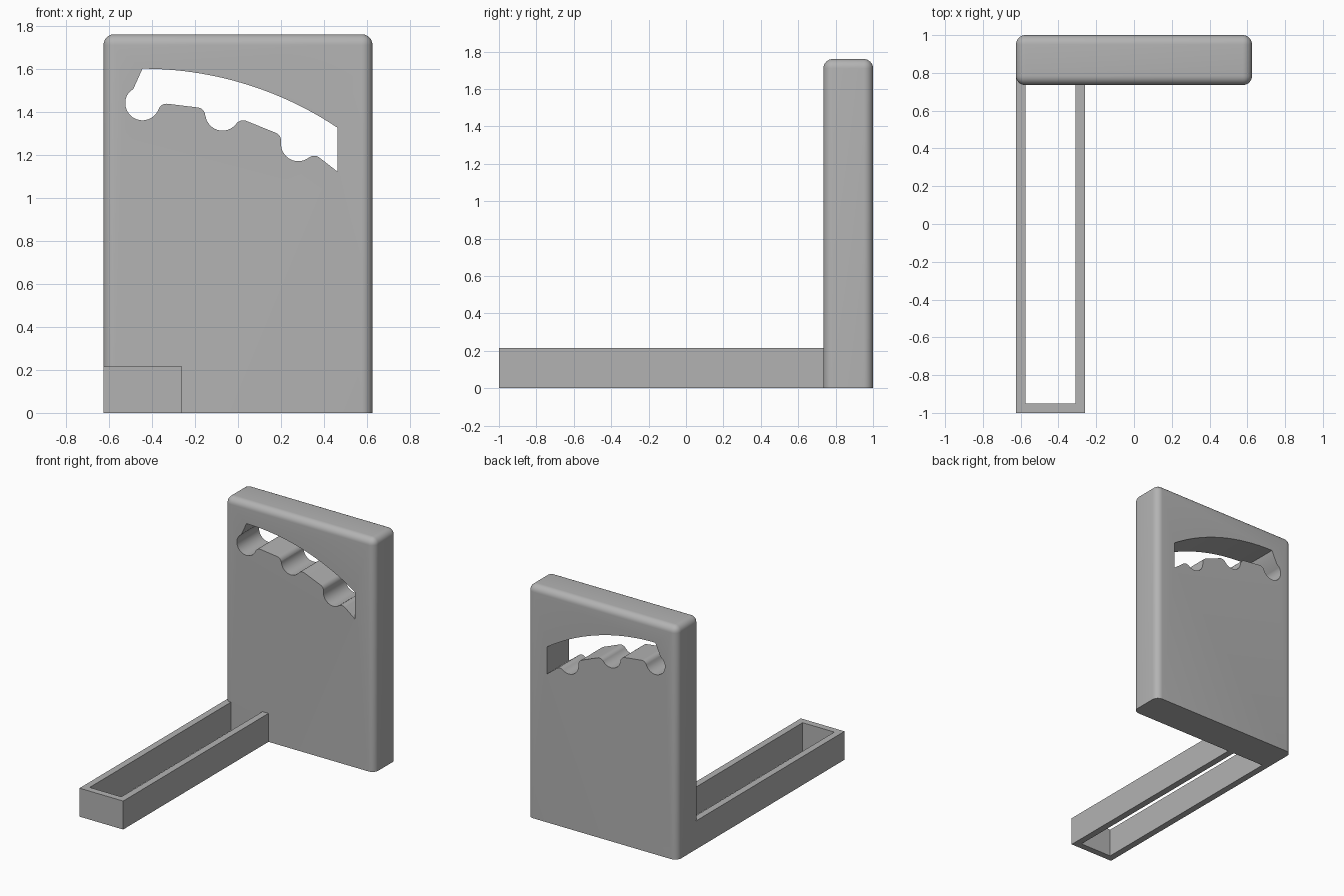
import bpy, bmesh
from math import radians, cos, sin, sqrt

cube = bpy.data.objects.get("Cube")
if cube:
    bpy.data.objects.remove(cube, do_unlink=True)

GREY = (0.45, 0.45, 0.45, 1)
mat = bpy.data.materials.new("plain grey")
mat.use_nodes = True
mat.diffuse_color = GREY
mat.node_tree.nodes["Principled BSDF"].inputs["Base Color"].default_value = GREY


def make_object(name, bm):
    bmesh.ops.recalc_face_normals(bm, faces=bm.faces)
    mesh = bpy.data.meshes.new(name)
    bm.to_mesh(mesh)
    bm.free()
    obj = bpy.data.objects.new(name, mesh)
    bpy.context.collection.objects.link(obj)
    mesh.materials.append(mat)
    return obj


def prism(points, direction):
    """Extrude a closed outline of 3D points along a direction."""
    bm = bmesh.new()
    face = bm.faces.new([bm.verts.new(p) for p in points])
    out = bmesh.ops.extrude_face_region(bm, geom=[face])
    verts = [v for v in out["geom"] if isinstance(v, bmesh.types.BMVert)]
    bmesh.ops.translate(bm, verts=verts, vec=direction)
    return bm


def arc(cx, cz, r, start, end, steps=10):
    angles = [radians(start + (end - start) * i / steps) for i in range(steps + 1)]
    return [(cx + r * cos(a), cz + r * sin(a)) for a in angles]


HALF_W, FRONT, BACK, TOP = 0.625, 0.735, 1.0, 1.76
ROUND = 0.05

# Upright plate, rounded everywhere except around its base
corners = [(-HALF_W, FRONT, 0), (HALF_W, FRONT, 0), (HALF_W, BACK, 0), (-HALF_W, BACK, 0)]
bm = prism(corners, (0, 0, TOP))
edges = [e for e in bm.edges if max(v.co.z for v in e.verts) > 0.1]
bmesh.ops.bevel(bm, geom=edges, offset=ROUND, segments=8, profile=0.5, affect='EDGES')
plate = make_object("upright_plate", bm)

# Curved slot with three rounded notches along its lower edge
NOTCH, HUMP = 0.08, 0.04
outline = [(-0.444, 1.60), (-0.486, 1.507)]
outline += arc(-0.444, 1.44, NOTCH, 145, 339, 24)
outline += arc(-0.332, 1.397, HUMP, 159, 82)
outline += arc(-0.192, 1.38, HUMP, 80, 0)
outline += arc(-0.072, 1.392, NOTCH, 180, 323, 20)
outline += arc(0.024, 1.32, HUMP, 143, 65)
outline += arc(0.16, 1.265, HUMP, 65, 0)
outline += arc(0.28, 1.25, NOTCH, 180, 308, 20)
outline += arc(0.354, 1.155, HUMP, 128, 55)
outline += [(0.463, 1.121)]
# Upper edge: one large arc, level at its left end
RADIUS, STEPS = 1.634, 24
for i in range(STEPS):
    dx = 0.907 * (1 - i / STEPS)
    outline.append((-0.444 + dx, 1.60 - RADIUS + sqrt(RADIUS ** 2 - dx ** 2)))
cutter = make_object("slot_cutter", prism([(x, FRONT - 0.1, z) for x, z in outline], (0, 0.5, 0)))
cutter.hide_render = True

# Cut the slot and drop the cutter
cut = plate.modifiers.new("slot", 'BOOLEAN')
cut.object = cutter
cut.solver = 'EXACT'
bpy.ops.object.select_all(action='DESELECT')
bpy.context.view_layer.objects.active = plate
plate.select_set(True)
bpy.ops.object.modifier_apply(modifier=cut.name)
bpy.data.objects.remove(cutter, do_unlink=True)
bpy.ops.object.shade_smooth_by_angle(angle=radians(25))

# Forward foot: a thin U-shaped rail, open above and below, running into the plate
LEFT, RIGHT, WALL = -HALF_W, -0.26, 0.05
JOIN_L, JOIN_R = FRONT + ROUND, FRONT + 0.01
rail = [(LEFT, JOIN_L), (LEFT, -1), (RIGHT, -1), (RIGHT, JOIN_R),
        (RIGHT - WALL, JOIN_R), (RIGHT - WALL, -1 + WALL),
        (LEFT + WALL, -1 + WALL), (LEFT + WALL, JOIN_L)]
make_object("foot_rail", prism([(x, y, 0) for x, y in rail], (0, 0, 0.215)))
